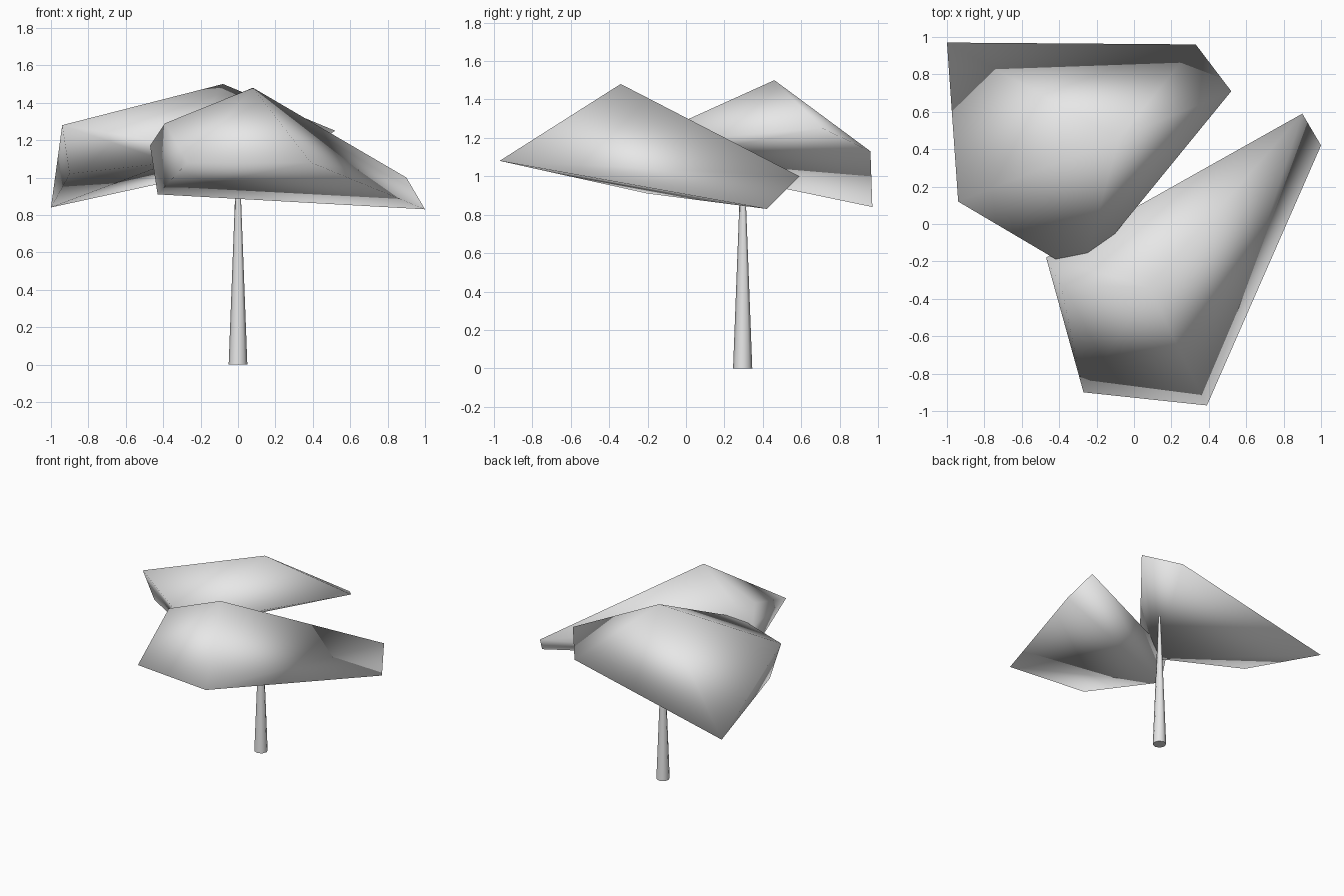
import bpy
import bmesh

if "Cube" in bpy.data.objects:
    bpy.data.objects.remove(bpy.data.objects["Cube"], do_unlink=True)

grey = bpy.data.materials.new("light_grey")
grey.use_nodes = True
grey.diffuse_color = (0.8, 0.8, 0.8, 1)
grey.node_tree.nodes["Principled BSDF"].inputs["Base Color"].default_value = (0.8, 0.8, 0.8, 1)


def add_object(name, bm):
    """Turn a bmesh into a smooth grey object."""
    bmesh.ops.recalc_face_normals(bm, faces=bm.faces)
    for face in bm.faces:
        face.smooth = True
    mesh = bpy.data.meshes.new(name)
    bm.to_mesh(mesh)
    bm.free()
    mesh.materials.append(grey)
    obj = bpy.data.objects.new(name, mesh)
    bpy.context.collection.objects.link(obj)
    return obj


def canopy(name, corners):
    """Closed faceted foliage clump spanning its corner points."""
    bm = bmesh.new()
    for corner in corners:
        bm.verts.new(corner)
    bmesh.ops.convex_hull(bm, input=bm.verts[:])
    return add_object(name, bm)


# Front foliage clump: lower corners, then upper corners
canopy("front_canopy", [
    (0.39, -0.97, 1.08), (-0.27, -0.90, 1.08), (-0.43, -0.20, 0.91), (1.00, 0.42, 0.83),
    (0.08, -0.34, 1.48), (-0.39, -0.33, 1.29), (-0.47, -0.18, 1.17), (0.90, 0.59, 1.00),
])

# Back foliage clump
canopy("back_canopy", [
    (-1.00, 0.97, 0.84), (0.33, 0.96, 1.13), (-0.90, 0.21, 1.02), (-0.36, -0.18, 1.08),
    (-0.08, 0.46, 1.50), (0.52, 0.71, 1.25), (-0.94, 0.12, 1.28), (-0.28, -0.27, 1.17),
])

# Slim tapered trunk
trunk_height = 1.1
bm = bmesh.new()
bmesh.ops.create_cone(bm, cap_ends=True, segments=8, radius1=0.05, radius2=0.008, depth=trunk_height)
bmesh.ops.translate(bm, verts=bm.verts, vec=(0, 0.295, trunk_height / 2))
trunk = add_object("trunk", bm)
bpy.context.view_layer.objects.active = trunk
trunk.select_set(True)
bpy.ops.object.shade_smooth_by_angle(angle=1.0)
